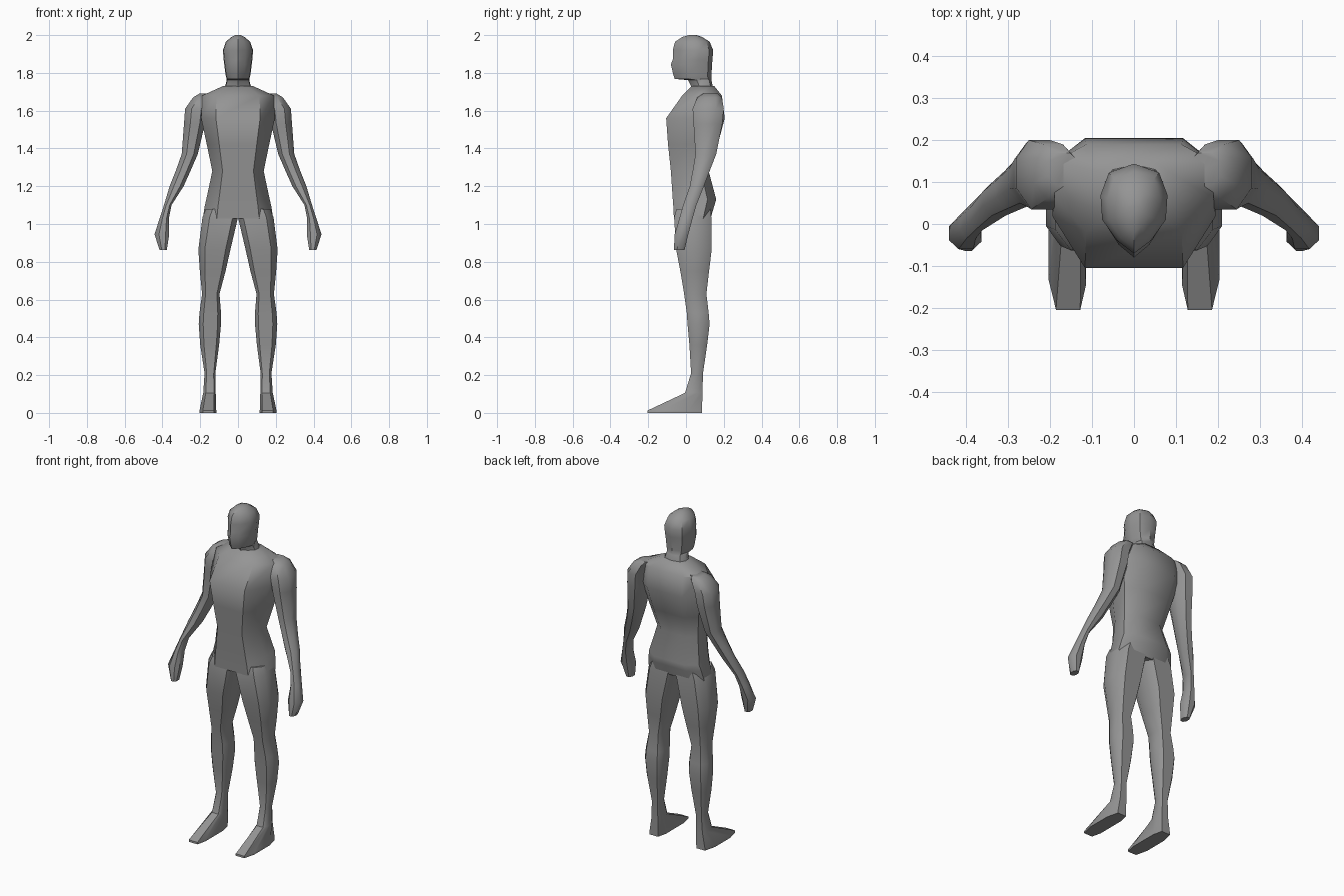
import bpy, bmesh
from math import radians

cube = bpy.data.objects.get("Cube")
if cube:
    bpy.data.objects.remove(cube, do_unlink=True)

grey = bpy.data.materials.new("plain grey")
grey.use_nodes = True
COLOUR = (0.3, 0.3, 0.3, 1)
grey.diffuse_color = COLOUR
grey.node_tree.nodes["Principled BSDF"].inputs["Base Color"].default_value = COLOUR


def loft(name, section, rings, side=1):
    """Skin a section, scaled to each ring (z, x0, x1, y0, y1)."""
    bm = bmesh.new()
    loops = []
    for z, x0, x1, y0, y1 in rings:
        cx, rx, cy, ry = (x0 + x1) / 2, (x1 - x0) / 2, (y0 + y1) / 2, (y1 - y0) / 2
        loops.append([bm.verts.new((side * (cx + u * rx), cy + v * ry, z)) for u, v in section])
    n = len(section)
    for a, b in zip(loops, loops[1:]):
        for i in range(n):
            j = (i + 1) % n
            bm.faces.new((a[i], a[j], b[j], b[i]))
    bm.faces.new(loops[0])
    bm.faces.new(loops[-1])
    bmesh.ops.recalc_face_normals(bm, faces=bm.faces)
    mesh = bpy.data.meshes.new(name)
    bm.to_mesh(mesh)
    bm.free()
    mesh.materials.append(grey)
    obj = bpy.data.objects.new(name, mesh)
    bpy.context.collection.objects.link(obj)
    bpy.ops.object.select_all(action="DESELECT")
    obj.select_set(True)
    bpy.context.view_layer.objects.active = obj
    bpy.ops.object.shade_smooth_by_angle(angle=radians(42))
    return obj


def mirrored(half):
    """Complete a right-hand half section across x = 0."""
    return half + [(-u, v) for u, v in reversed(half) if u > 0]


def centred(rings):
    """Expand (z, half width, front, back) to a full ring."""
    return [(z, -w, w, f, b) for z, w, f, b in rings]


# Torso: flat front and back, bevelled to the sides
torso_section = mirrored([(0.6, -1), (1, -0.2), (1, 0.6), (0.6, 1)])
loft("torso", torso_section, centred([
    (1.03, .186, -.064, .13),
    (1.09, .177, -.067, .148),
    (1.13, .168, -.07, .16),
    (1.28, .136, -.08, .12),
    (1.42, .165, -.095, .168),
    (1.56, .195, -.105, .205),
    (1.68, .19, -.02, .19),
    (1.73, .08, .03, .15),
]))

# Head and neck: pointed ridge at the face, rounded back
head_section = mirrored([(0, -1), (0.5, -0.72), (0.95, -0.25), (1, 0.3), (0.75, 0.8), (0, 1)])
loft("head", head_section, centred([
    (1.70, .085, .03, .15),
    (1.735, .066, .025, .14),
    (1.762, .06, .01, .135),
    (1.768, .06, -.06, .135),
    (1.79, .066, -.067, .135),
    (1.845, .073, -.08, .138),
    (1.87, .076, -.07, .14),
    (1.92, .08, -.07, .144),
    (1.965, .064, -.058, .125),
    (1.99, .035, -.02, .085),
    (2.0, .015, .015, .055),
]))

# Limbs, each built for both sides
arm_section = [(-.5, -1), (.4, -1), (1, -.4), (1, .5), (.5, 1), (-.4, 1), (-1, .4), (-1, -.5)]
arm_rings = [
    (.862, .377, .415, -.064, -.008),
    (.945, .364, .442, -.06, .012),
    (1.03, .366, .415, -.035, .035),
    (1.10, .352, .392, -.015, .055),
    (1.20, .288, .362, .02, .095),
    (1.28, .252, .33, .035, .125),
    (1.37, .213, .298, .05, .16),
    (1.53, .175, .286, .04, .192),
    (1.61, .165, .28, .035, .2),
    (1.67, .14, .238, .06, .19),
    (1.69, .13, .205, .09, .17),
]
leg_section = [(-.7, -1), (.6, -1), (1, -.5), (1, .5), (.6, 1), (-.7, 1), (-1, .6), (-1, -.6)]
leg_rings = [
    (0, .115, .204, -.205, .085),
    (.012, .115, .204, -.205, .085),
    (.106, .118, .184, -.005, .087),
    (.21, .12, .177, .027, .09),
    (.36, .1, .2, .018, .112),
    (.47, .09, .208, .008, .125),
    (.53, .09, .204, .004, .12),
    (.63, .098, .19, -.01, .108),
    (.75, .066, .202, -.03, .122),
    (.865, .04, .21, -.052, .136),
    (1.035, 0, .188, -.063, .134),
    (1.08, -.01, .17, -.05, .13),
]
for label, side in (("left", 1), ("right", -1)):
    loft(label + "_arm", arm_section, arm_rings, side)
    loft(label + "_leg", leg_section, leg_rings, side)
